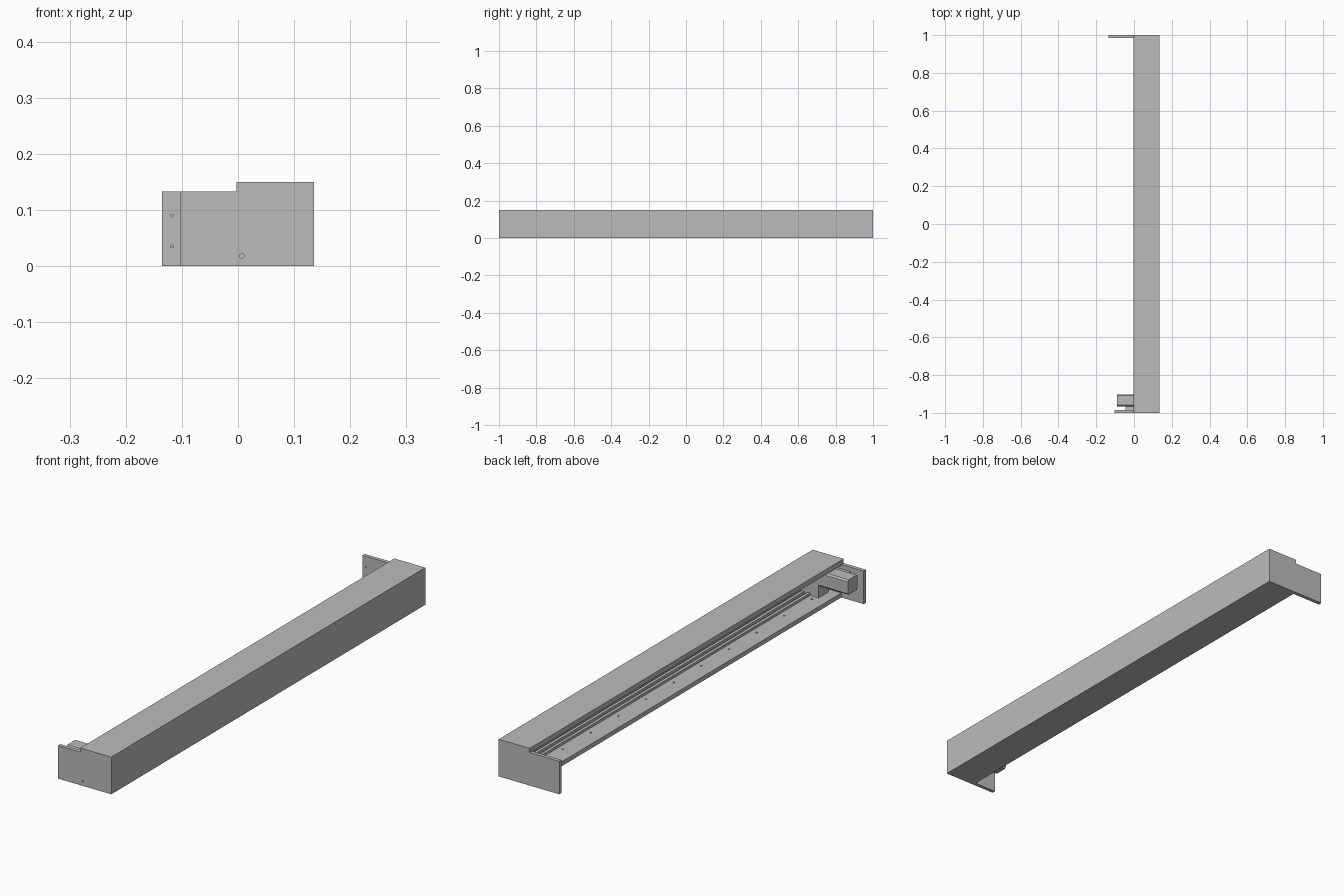
import bpy, bmesh
from mathutils import Matrix, Vector

cube = bpy.data.objects.get("Cube")
if cube:
    bpy.data.objects.remove(cube)

GREY = bpy.data.materials.new("machine grey")
GREY.use_nodes = True
colour = (0.5, 0.5, 0.5, 1)
GREY.diffuse_color = colour
GREY.node_tree.nodes["Principled BSDF"].inputs["Base Color"].default_value = colour


def make(name, bm):
    bmesh.ops.recalc_face_normals(bm, faces=bm.faces)
    mesh = bpy.data.meshes.new(name)
    bm.to_mesh(mesh)
    bm.free()
    mesh.materials.append(GREY)
    obj = bpy.data.objects.new(name, mesh)
    bpy.context.collection.objects.link(obj)
    return obj


def extrude(name, profile, y0, y1):
    """Extrude an x-z outline along y."""
    bm = bmesh.new()
    face = bm.faces.new([bm.verts.new((x, y0, z)) for x, z in profile])
    grown = bmesh.ops.extrude_face_region(bm, geom=[face])["geom"]
    verts = [g for g in grown if isinstance(g, bmesh.types.BMVert)]
    bmesh.ops.translate(bm, verts=verts, vec=(0, y1 - y0, 0))
    return make(name, bm)


def box(name, x0, x1, y0, y1, z0, z1):
    return extrude(name, [(x0, z0), (x1, z0), (x1, z1), (x0, z1)], y0, y1)


def drill(target, spots, radius, depth, axis):
    """Cut blind round holes centred on the given surface points."""
    bm = bmesh.new()
    turn = Vector(axis).to_track_quat('Z', 'Y').to_matrix().to_4x4()
    for spot in spots:
        bmesh.ops.create_cone(bm, cap_ends=True, segments=12, radius1=radius,
                              radius2=radius, depth=depth * 2,
                              matrix=Matrix.Translation(spot) @ turn)
    cutter = make(target.name + "_hole_cutter", bm)
    cutter.hide_render = True
    cutter.hide_set(True)
    cutter.display_type = 'WIRE'
    mod = target.modifiers.new("holes", 'BOOLEAN')
    mod.object = cutter
    mod.solver = 'EXACT'


EDGE, SIDE, TOP = -0.003, 0.135, 0.15
INNER = 0.985
FLOOR = 0.018

# Long housing, open along one side
housing = extrude("housing", [
    (EDGE, 0), (SIDE, 0), (SIDE, TOP), (EDGE, TOP), (EDGE, 0.13),
    (0.122, 0.13), (0.122, FLOOR), (EDGE, FLOOR)], -INNER, INNER)
drill(housing, [(0.055, -0.88 + 0.176 * i, FLOOR) for i in range(11)],
      0.004, 0.008, (0, 0, 1))


# Stepped end plates
def end_plate(name, reach, y0, y1):
    return extrude(name, [(reach, 0), (SIDE, 0), (SIDE, TOP), (EDGE, TOP),
                          (EDGE, 0.133), (reach, 0.133)], y0, y1)


front_plate = end_plate("front_end_plate", -0.103, -1, -INNER)
drill(front_plate, [(0.007, -1, 0.018)], 0.004, 0.008, (0, 1, 0))
rear_plate = end_plate("rear_end_plate", -0.135, INNER, 1)
drill(rear_plate, [(-0.118, INNER, z) for z in (0.035, 0.09)],
      0.0025, 0.008, (0, 1, 0))

# Guide rails inside the channel
for name, x in (("outer_rail", 0.078), ("inner_rail", 0.104)):
    box(name, x, x + 0.012, -INNER, INNER, FLOOR, FLOOR + 0.01)

# Motor block with chamfered long edges, lying across the channel
motor = box("motor", -0.09, 0.04, -0.965, -0.902, 0.064, 0.124)
bevel = motor.modifiers.new("chamfer", 'BEVEL')
bevel.width = 0.006
bevel.segments = 1
bevel.limit_method = 'WEIGHT'
weights = motor.data.attributes.new("bevel_weight_edge", 'FLOAT', 'EDGE')
for edge in motor.data.edges:
    a, b = (motor.data.vertices[i].co for i in edge.vertices)
    weights.data[edge.index].value = float(abs(a.x - b.x) > 0.05)

# Mounting blocks joining the motor to the front plate and the floor
box("motor_bracket", -0.045, 0.04, -INNER, -0.965, 0.07, 0.115)
box("motor_support", 0.04, 0.122, -0.965, -0.902, FLOOR, 0.124)
